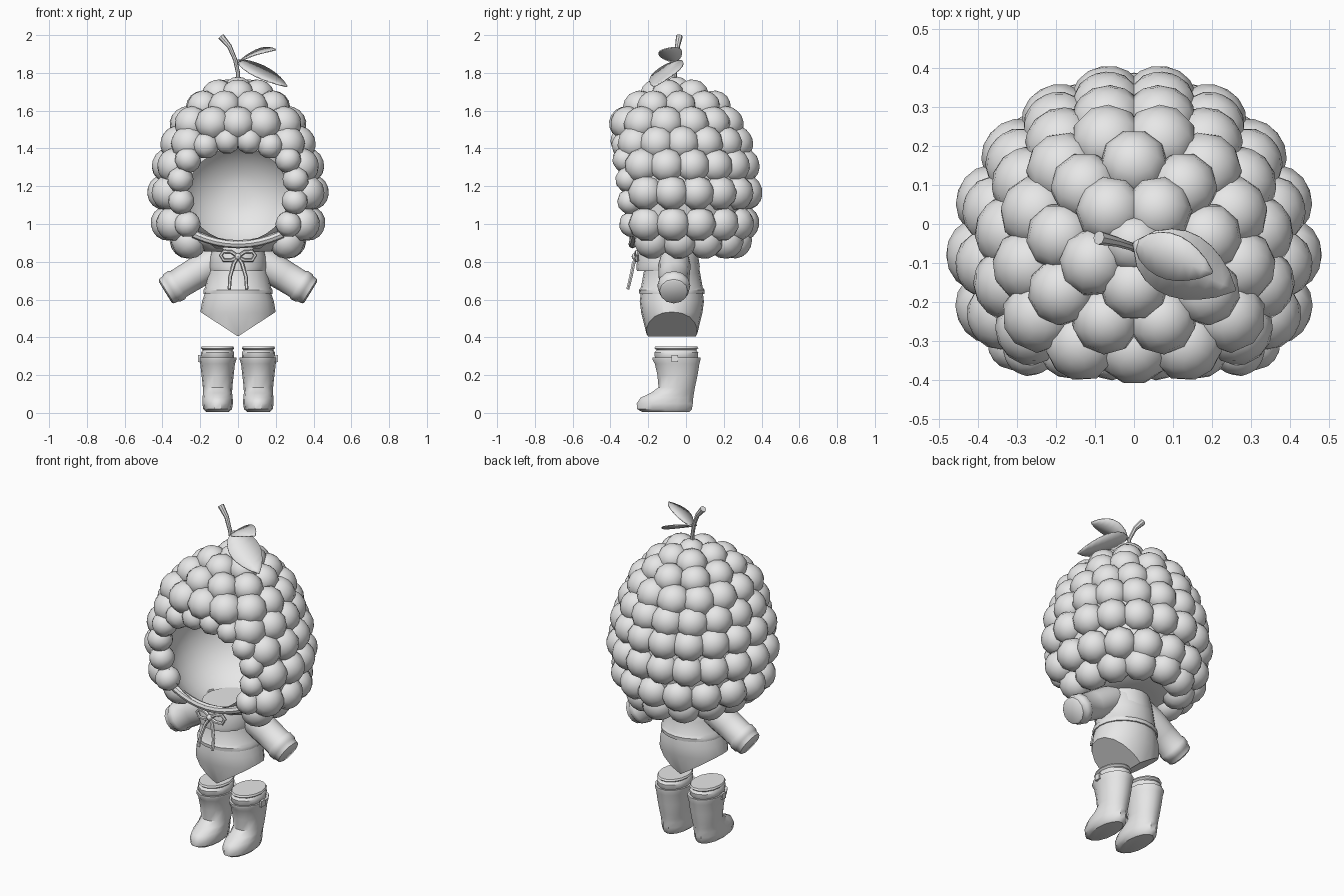
import bpy, bmesh, math
from mathutils import Vector, Matrix

if "Cube" in bpy.data.objects:
    bpy.data.objects.remove(bpy.data.objects["Cube"])

mat = bpy.data.materials.new("light_grey")
mat.diffuse_color = (0.8, 0.8, 0.8, 1)
mat.use_nodes = True
mat.node_tree.nodes["Principled BSDF"].inputs["Base Color"].default_value = mat.diffuse_color


def finish(name, bm, angle=40):
    bmesh.ops.recalc_face_normals(bm, faces=bm.faces[:])
    me = bpy.data.meshes.new(name)
    bm.to_mesh(me)
    bm.free()
    me.materials.append(mat)
    ob = bpy.data.objects.new(name, me)
    bpy.context.collection.objects.link(ob)
    bpy.ops.object.select_all(action='DESELECT')
    ob.select_set(True)
    bpy.context.view_layer.objects.active = ob
    bpy.ops.object.shade_smooth_by_angle(angle=math.radians(angle))
    return ob


def loft(rings, cap_start=True, cap_end=True, bm=None):
    """Skin a list of closed point rings."""
    bm = bm or bmesh.new()
    vs = [[bm.verts.new(p) for p in r] for r in rings]
    n = len(vs[0])
    for a, b in zip(vs, vs[1:]):
        for i in range(n):
            j = (i + 1) % n
            bm.faces.new((a[i], a[j], b[j], b[i]))
    if cap_start:
        bm.faces.new(vs[0][::-1])
    if cap_end:
        bm.faces.new(vs[-1])
    return bm


def oval(cx, cy, z, rx, ry, n=16):
    return [(cx + rx * math.cos(2 * math.pi * i / n),
             cy + ry * math.sin(2 * math.pi * i / n), z) for i in range(n)]


def tube(pts, radii, n=8, bm=None):
    pts = [Vector(p) for p in pts]
    rings = []
    for k, p in enumerate(pts):
        d = (pts[min(k + 1, len(pts) - 1)] - pts[max(k - 1, 0)]).normalized()
        u = d.cross(Vector((0, 1, 0))).normalized()
        v = d.cross(u)
        rings.append([p + radii[k] * (u * math.cos(2 * math.pi * i / n) + v * math.sin(2 * math.pi * i / n))
                      for i in range(n)])
    return loft(rings, bm=bm)


# Hood rows: z, half width, back y, front y, half width of the face gap
YC = -0.09
ROWS = [(0.905, 0.275, 0.26, -0.27, 0.262), (1.00, 0.375, 0.30, -0.29, 0.345),
        (1.165, 0.395, 0.325, -0.31, 0.37), (1.31, 0.37, 0.31, -0.325, 0.34),
        (1.43, 0.325, 0.275, -0.325, 0.265), (1.535, 0.272, 0.225, -0.32, 0),
        (1.625, 0.195, 0.155, -0.25, 0), (1.685, 0.105, 0.065, -0.16, 0)]


def outline(row, t, grow=1.0):
    z, rx, yb, yf, gap = row
    s, c = math.sin(t), math.cos(t)
    y = (yb - YC) * c if c > 0 else -(YC - yf) * (1 - min(1, abs(s)) ** 3) ** (1 / 3)
    return Vector((rx * s * grow, YC + y * grow, z))


def drupelet(bm, p, r, wide=1.0, low=-2.0):
    """Faceted bead facing outwards, with its hidden inner part removed."""
    d = (p - Vector((0, -0.07, 1.2))).normalized()
    m = Matrix.Translation(p) @ d.to_track_quat('Z', 'Y').to_matrix().to_4x4() \
        @ Matrix.Diagonal((wide, wide, 1, 1))
    vs = bmesh.ops.create_uvsphere(bm, u_segments=9, v_segments=8, radius=r, matrix=m)['verts']
    inner = [v for v in vs if (v.co - p).dot(d) < low * r]
    bmesh.ops.delete(bm, geom=inner, context='VERTS')


# Berry drupelets, evenly spaced along each row
bm = bmesh.new()
for k, row in enumerate(ROWS):
    gap = row[4]
    end = math.pi - math.asin(gap / row[1]) if gap else math.pi
    pts = [outline(row, -end + 2 * end * i / 400) for i in range(401)]
    acc = [0]
    for a, b in zip(pts, pts[1:]):
        acc.append(acc[-1] + (b - a).length)
    n = max(5, round(acc[-1] / 0.14))
    for i in range(n + (1 if gap else 0)):
        want = acc[-1] * (i if gap else i + 0.5 * ((k + 1) % 2)) / n
        idx = min(range(401), key=lambda q: abs(acc[q] - want))
        drupelet(bm, pts[idx], 0.086 if k < 6 else 0.08, 1.1, -0.5)
drupelet(bm, Vector((0, -0.05, 1.705)), 0.075, 1.05, -0.5)
# Smaller drupelets around the face opening
for s in (-1, 1):
    for x, y, z in ((0.268, -0.285, 1.0), (0.30, -0.295, 1.12), (0.305, -0.305, 1.235),
                    (0.265, -0.32, 1.34), (0.17, -0.325, 1.415), (0.058, -0.33, 1.44)):
        drupelet(bm, Vector((s * x, y, z)), 0.07)
finish("hood_drupelets", bm, 60)

# Hood shell with a gap for the face
N = 64
shell_rows = [(0.855, 0.17, 0.09, -0.23, 0)] + ROWS
fine = []
for a, b in zip(shell_rows, shell_rows[1:]):
    fine += [tuple(p + (q - p) * f / 3 for p, q in zip(a, b)) for f in range(3)]
fine.append(shell_rows[-1])
bm = loft([[outline(r, 2 * math.pi * i / N, 1.03) for i in range(N)] for r in fine])
hole = [f for f in bm.faces if len(f.verts) == 4 and f.calc_center_median().y < -0.15
        and (f.calc_center_median().x / 0.295) ** 2 + ((f.calc_center_median().z - 1.15) / 0.295) ** 2 < 1]
bmesh.ops.delete(bm, geom=hole, context='FACES')
finish("hood_shell", bm, 60)

# Smooth bowl-shaped lining, open at the front
bm = bmesh.new()
rings = []
for i in range(1, 13):
    a = math.radians(180 - 52) * (1 - (i - 1) / 12)
    rings.append([(0.34 * math.sin(a) * math.cos(b), -0.09 + 0.34 * math.cos(a),
                   1.155 + 0.315 * math.sin(a) * math.sin(b))
                  for b in [2 * math.pi * j / 32 for j in range(32)]])
finish("hood_lining", loft(rings, cap_start=False), 60)

# Lip under the face opening
lip = [(0.235 * math.sin(a), -0.283 + 0.015 * math.sin(a) ** 2, 0.893 + 0.055 * math.sin(a) ** 2)
       for a in [math.radians(-90 + 15 * i) for i in range(13)]]
finish("hood_lip", tube(lip, [0.022] * 13))

# Jacket body with rolled hem
finish("jacket", loft([oval(0, -0.075, z, rx, ry, 20) for z, rx, ry in (
    (0.625, 0.165, 0.15), (0.63, 0.182, 0.172), (0.65, 0.184, 0.174), (0.665, 0.174, 0.163),
    (0.74, 0.165, 0.15), (0.82, 0.158, 0.135), (0.865, 0.13, 0.115))]))

# Short cape over the chest
finish("cape", loft([oval(0, -0.095, z, rx, ry, 20) for z, rx, ry in (
    (0.755, 0.13, 0.13), (0.752, 0.15, 0.165), (0.775, 0.157, 0.168),
    (0.83, 0.15, 0.16), (0.875, 0.135, 0.155))]))

# Briefs cut by two sloping leg openings
bm = loft([oval(0, -0.075, z, rx, ry, 20) for z, rx, ry in (
    (0.36, 0.17, 0.10), (0.42, 0.19, 0.135), (0.53, 0.20, 0.162), (0.59, 0.19, 0.17), (0.645, 0.172, 0.163))])
for s in (-1, 1):
    bmesh.ops.bisect_plane(bm, geom=bm.verts[:] + bm.edges[:] + bm.faces[:],
                           plane_co=(0, 0, 0.405), plane_no=(s * 0.13, 0, -0.2), clear_outer=True)
    bmesh.ops.holes_fill(bm, edges=[e for e in bm.edges if e.is_boundary], sides=0)
finish("briefs", bm)

for s, side in ((-1, "left"), (1, "right")):
    # Sleeve with thicker cuff
    a, b = Vector((s * 0.10, -0.06, 0.815)), Vector((s * 0.385, -0.065, 0.64))
    prof = ((0, 0.078), (0.2, 0.086), (0.5, 0.082), (0.76, 0.08), (0.79, 0.087),
            (0.88, 0.085), (0.9, 0.079), (0.98, 0.075), (1.0, 0.066))
    finish(side + "_sleeve", tube([a.lerp(b, f) for f, r in prof], [r for f, r in prof], 12))

    # Boot shaft and foot: z, front y, back y, half width
    cx = s * 0.108

    def boot_part(name, secs):
        return finish(side + name, loft([oval(cx, (f + k) / 2, z, w, (k - f) / 2, 14) for z, f, k, w in secs]))

    boot_part("_boot", ((0.005, -0.235, 0.02, 0.06), (0.02, -0.262, 0.035, 0.076), (0.05, -0.265, 0.04, 0.081),
                        (0.08, -0.245, 0.042, 0.08), (0.105, -0.19, 0.045, 0.077), (0.135, -0.148, 0.05, 0.078),
                        (0.20, -0.154, 0.064, 0.085), (0.26, -0.168, 0.074, 0.092), (0.282, -0.181, 0.08, 0.099),
                        (0.294, -0.181, 0.08, 0.099), (0.29, -0.16, 0.06, 0.08)))
    boot_part("_sock", ((0.27, -0.15, 0.05, 0.074), (0.295, -0.168, 0.066, 0.086), (0.32, -0.17, 0.068, 0.088),
                        (0.333, -0.158, 0.056, 0.079), (0.342, -0.17, 0.068, 0.088), (0.352, -0.165, 0.062, 0.083)))
    # Boot tab
    bm = bmesh.new()
    bmesh.ops.create_cube(bm, size=1, matrix=Matrix.Translation((s * 0.205, -0.06, 0.288))
                          @ Matrix.Diagonal((0.014, 0.035, 0.035, 1)))
    finish(side + "_boot_tab", bm)

    # Bow loop and hanging tail
    loop = [(0, 0.828), (0.035, 0.852), (0.075, 0.855), (0.092, 0.835), (0.075, 0.808), (0.035, 0.808), (0, 0.825)]
    finish(side + "_bow_loop", tube([(s * x, -0.266 + 0.1 * x, z) for x, z in loop], [0.01] * 7, 6))
    tail = [(0, -0.264, 0.825), (0.022, -0.278, 0.79), (0.042, -0.292, 0.72), (0.046, -0.308, 0.655)]
    finish(side + "_bow_tail", tube([(s * x, y, z) for x, y, z in tail], [0.008, 0.01, 0.01, 0.009], 6))

bm = bmesh.new()
bmesh.ops.create_uvsphere(bm, u_segments=8, v_segments=6, radius=0.018, matrix=Matrix.Translation((0, -0.27, 0.828)))
finish("bow_knot", bm)

# Stem
finish("stem", tube([(0.0, -0.06, 1.72), (0, -0.06, 1.80), (-0.015, -0.055, 1.87), (-0.045, -0.045, 1.94),
                     (-0.09, -0.035, 1.993)], [0.014, 0.011, 0.011, 0.013, 0.018]))


def leaf(name, base, tip, across, half, arch):
    """Pointed leaf, folded slightly along its midrib."""
    base, tip, across = Vector(base), Vector(tip), Vector(across).normalized()
    bm, rows, n = bmesh.new(), [], 8
    for i in range(n + 1):
        t = i / n
        mid = base.lerp(tip, t) + Vector((0, 0, arch * math.sin(math.pi * t)))
        w = half * math.sin(math.pi * t ** 0.85) ** 0.8 + 0.003 if 0 < i < n else 0.003
        rows.append([bm.verts.new(mid + across * w * k + Vector((0, 0, 0.1 * w * abs(k)))) for k in (-1, 0, 1)])
    for a, b in zip(rows, rows[1:]):
        for k in (0, 1):
            bm.faces.new((a[k], a[k + 1], b[k + 1], b[k]))
    ob = finish(name, bm, 60)
    ob.modifiers.new("thickness", 'SOLIDIFY').thickness = 0.006


leaf("lower_leaf", (0, -0.05, 1.87), (0.26, -0.17, 1.73), (-0.45, -0.85, -0.2), 0.085, -0.005)
leaf("upper_leaf", (0, -0.05, 1.86), (0.2, -0.125, 1.925), (-0.3, -0.9, -0.32), 0.058, 0.015)
